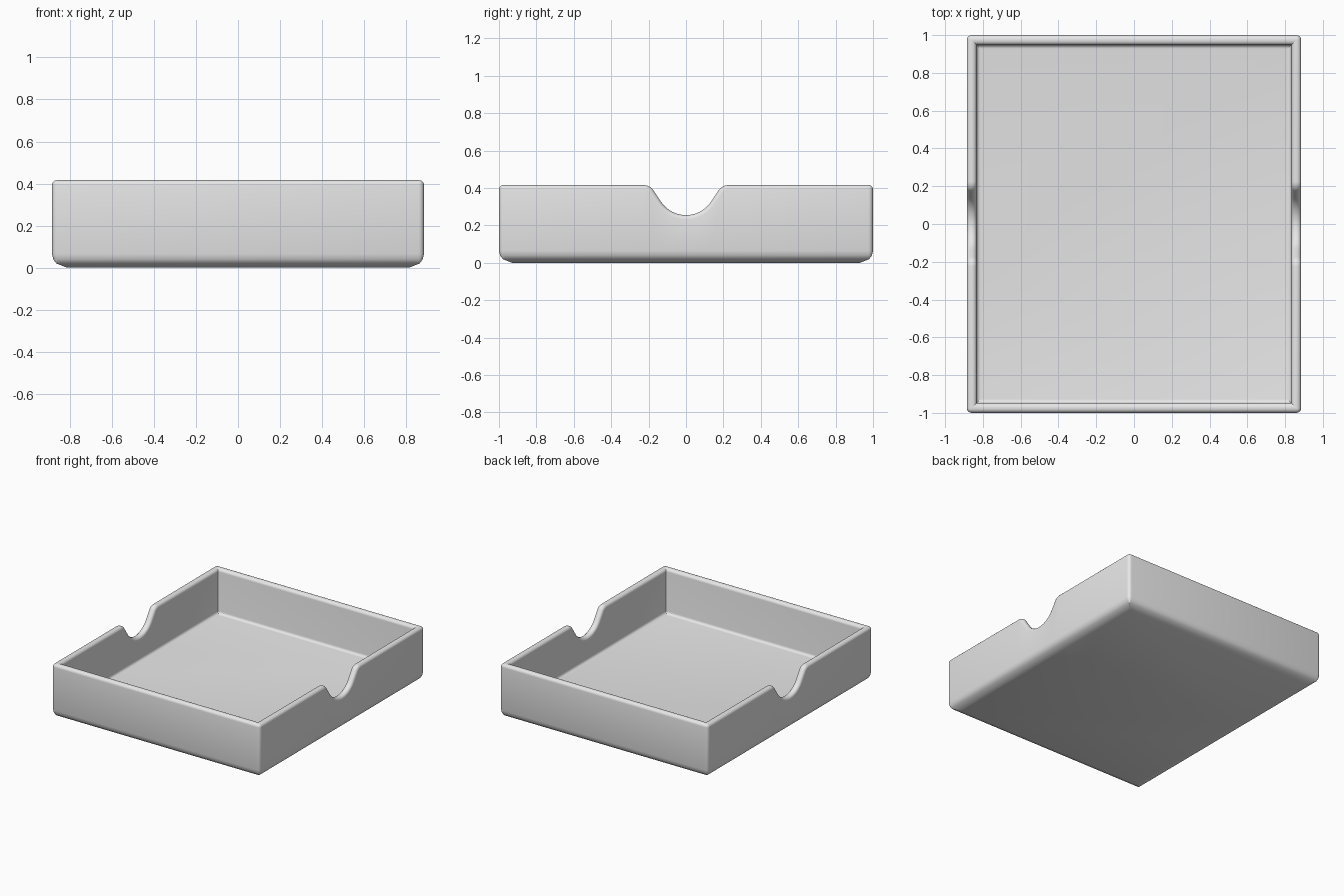
import bpy, bmesh
from math import sin, cos, pi, radians

old = bpy.data.objects.get("Cube")
if old:
    bpy.data.objects.remove(old, do_unlink=True)

HALF_X, HALF_Y, TOP = 0.885, 1.0, 0.416
CORNER = 0.025

grey = bpy.data.materials.new("light_grey")
grey.use_nodes = True
grey.diffuse_color = (0.8, 0.8, 0.8, 1)
grey.node_tree.nodes["Principled BSDF"].inputs["Base Color"].default_value = (0.8, 0.8, 0.8, 1)


def notch_curve():
    """Finger notch as (y, z, slope angle), from -y to +y."""
    dip, shoulder, straight, low = 0.16, 0.06, 0.076, 0.255
    swing, steps = radians(56), 10
    half = [(dip * sin(a), low + dip * (1 - cos(a)), a)
            for a in (swing * i / steps for i in range(steps + 1))]
    y, z, _ = half[-1]
    y += straight * cos(swing) + shoulder * sin(swing)
    z += straight * sin(swing) - shoulder * cos(swing)
    half += [(y - shoulder * sin(a), z + shoulder * cos(a), a)
             for a in (swing * (1 - i / steps) for i in range(steps + 1))]
    return [(-y, z, -a) for y, z, a in reversed(half[1:])] + half


NOTCH = notch_curve()


def ring(inset, z=None, drop=0.0):
    """Outline of the tray at a height, or at a depth below the notched rim."""
    hx, hy = HALF_X - inset, HALF_Y - inset
    r = max(CORNER - inset, 0.001)
    pts = []
    for quarter, (sx, sy) in enumerate(((1, 1), (-1, 1), (-1, -1), (1, -1))):
        for i in range(5):
            a = (quarter + i / 4) * pi / 2
            pts.append((sx * (hx - r) + r * cos(a), sy * (hy - r) + r * sin(a),
                        TOP - drop if z is None else z))
        # side walls carry the notch
        if quarter in (1, 3):
            side = -1 if quarter == 1 else 1
            for y, nz, a in NOTCH:
                if z is None:
                    y, nz = y + drop * sin(a), nz - drop * cos(a)
                else:
                    nz = z
                pts.append((side * hx, side * y, nz))
    return pts


# Tray cross-section, from the underside over the rim to the floor
rings = [ring(0.07, 0.0), ring(0.02, 0.02), ring(0.006, 0.04), ring(0.0, 0.065)]
WALL, ROUND = 0.052, 0.023
for i in range(6):
    a = i / 5 * pi / 2
    rings.append(ring(ROUND * (1 - cos(a)), drop=ROUND * (1 - sin(a))))
for i in range(6):
    a = i / 5 * pi / 2
    rings.append(ring(WALL - ROUND * (1 - sin(a)), drop=ROUND * (1 - cos(a))))
FILLET, FLOOR = 0.02, 0.072
for i in range(5):
    a = i / 4 * pi / 2
    rings.append(ring(WALL + FILLET * (1 - cos(a)), FLOOR + FILLET * (1 - sin(a))))

# Skin the rings and close the underside and the floor
bm = bmesh.new()
loops = [[bm.verts.new(p) for p in pts] for pts in rings]
count = len(loops[0])
for lower, upper in zip(loops, loops[1:]):
    for i in range(count):
        j = (i + 1) % count
        bm.faces.new((lower[i], lower[j], upper[j], upper[i]))
bm.faces.new(list(reversed(loops[0])))
bm.faces.new(loops[-1])
bmesh.ops.recalc_face_normals(bm, faces=bm.faces)
mesh = bpy.data.meshes.new("tray")
bm.to_mesh(mesh)
bm.free()
mesh.materials.append(grey)
tray = bpy.data.objects.new("tray", mesh)
bpy.context.collection.objects.link(tray)
bpy.context.view_layer.objects.active = tray
tray.select_set(True)
bpy.ops.object.shade_smooth_by_angle(angle=radians(35))
